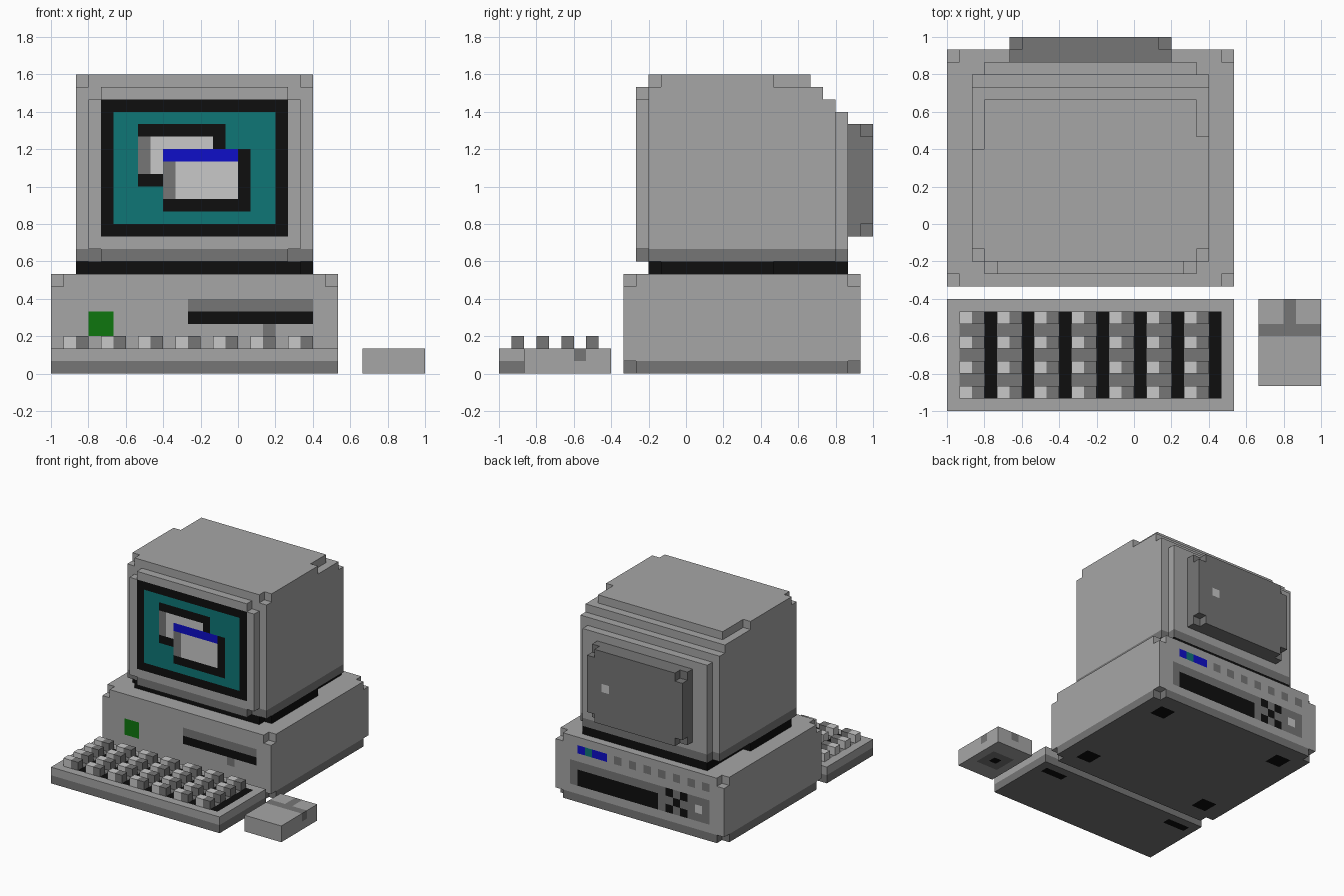
import bpy, bmesh
from mathutils import Vector

if "Cube" in bpy.data.objects:
    bpy.data.objects.remove(bpy.data.objects["Cube"])

U = 1 / 15  # size of one block


def srgb(h):
    def lin(v):
        return v / 12.92 if v <= 0.04045 else ((v + 0.055) / 1.055) ** 2.4
    return [lin(int(h[i:i + 2], 16) / 255) for i in (0, 2, 4)] + [1]


COLOURS = {"body_grey": "A6A6A6", "dark_grey": "767676", "light_grey": "C8C8C8",
           "black": "0E0E0E", "teal": "0E7676", "blue": "0E0EC8", "green": "0E760E"}
MATS = {}
for cname, code in COLOURS.items():
    MATS[cname] = bpy.data.materials.new(cname)
    MATS[cname].diffuse_color = srgb(code)
NAMES = list(COLOURS)
BODY, DARK, LIGHT, BLACK, TEAL, BLUE, GREEN = range(7)

# corners of each block face, wound outward
SIDES = {(1, 0, 0): ((1, 0, 0), (1, 1, 0), (1, 1, 1), (1, 0, 1)),
         (-1, 0, 0): ((0, 0, 0), (0, 0, 1), (0, 1, 1), (0, 1, 0)),
         (0, 1, 0): ((0, 1, 0), (0, 1, 1), (1, 1, 1), (1, 1, 0)),
         (0, -1, 0): ((0, 0, 0), (1, 0, 0), (1, 0, 1), (0, 0, 1)),
         (0, 0, 1): ((0, 0, 1), (1, 0, 1), (1, 1, 1), (0, 1, 1)),
         (0, 0, -1): ((0, 0, 0), (0, 1, 0), (1, 1, 0), (1, 0, 0))}


class Blocks:
    """Block part: fill, cut and paint boxes of cells, then skin the outside."""

    def __init__(self, name):
        self.name, self.cells = name, {}

    @staticmethod
    def box(x0, x1, y0, y1, z0, z1):
        return [(x, y, z) for x in range(x0, x1) for y in range(y0, y1) for z in range(z0, z1)]

    def fill(self, mat, *b):
        self.cells.update((c, mat) for c in self.box(*b))

    def cut(self, *b):
        for c in self.box(*b):
            self.cells.pop(c, None)

    def paint(self, mat, *b):
        self.cells.update((c, mat) for c in self.box(*b) if c in self.cells)

    def build(self):
        bm, verts = bmesh.new(), {}

        def vert(p):
            if p not in verts:
                verts[p] = bm.verts.new(Vector(p) * U)
            return verts[p]

        for c, mat in self.cells.items():
            for n, quad in SIDES.items():
                if tuple(a + b for a, b in zip(c, n)) not in self.cells:
                    f = bm.faces.new([vert(tuple(a + b for a, b in zip(c, q))) for q in quad])
                    f.material_index = mat
        # merge flat areas of one colour
        bmesh.ops.dissolve_limit(bm, angle_limit=0.01, verts=bm.verts[:], edges=bm.edges[:],
                                 delimit={'MATERIAL'})
        me = bpy.data.meshes.new(self.name)
        for n in NAMES:
            me.materials.append(MATS[n])
        bm.to_mesh(me)
        bm.free()
        bpy.context.collection.objects.link(bpy.data.objects.new(self.name, me))


# computer case with clipped corners
p = Blocks("computer_case")
p.fill(BODY, -15, 8, -5, 14, 0, 8)
p.paint(DARK, -15, 8, -5, 14, 0, 1)
for x in (-15, 7):
    for y in (-5, 13):
        for z in (0, 7):
            p.cut(x, x + 1, y, y + 1, z, z + 1)
for x in (-13, 4):  # feet
    for y in (-3, 10):
        p.paint(BLACK, x, x + 2, y, y + 2, 0, 1)
p.paint(GREEN, -12, -10, -5, -4, 3, 5)  # front badge and drive
p.paint(DARK, -4, 6, -5, -4, 5, 6)
p.paint(BLACK, -4, 6, -5, -4, 4, 5)
p.paint(DARK, 2, 3, -5, -4, 3, 4)
p.paint(BLUE, 1, 5, 13, 14, 6, 7)  # back sockets
p.paint(TEAL, 3, 4, 13, 14, 6, 7)
for i in range(7):
    x = -1 - 2 * i
    p.paint(DARK, x, x + 1, 13, 14, 6, 7)
p.paint(DARK, -13, 6, 13, 14, 2, 5)  # back panel, slot, fan and plug
p.paint(BLACK, -6, 5, 13, 14, 2, 4)
for i in range(3):
    for z in {2 + i, 4 - i}:
        p.paint(BLACK, -10 + i, -9 + i, 13, 14, z, z + 1)
p.paint(LIGHT, -12, -11, 13, 14, 3, 4)
p.build()

# monitor stand
p = Blocks("monitor_stand")
p.fill(BLACK, -12, 5, -3, 13, 8, 9)
p.fill(BLACK, -13, 6, -2, 6, 8, 9)
p.fill(BLACK, 5, 6, 6, 7, 8, 9)
p.build()

# monitor housing, stepped toward the back
p = Blocks("monitor_housing")
p.fill(BODY, -13, 6, -3, 12, 9, 22)
p.fill(BODY, -12, 5, 12, 13, 9, 21)
p.fill(BODY, -13, 6, -3, 11, 22, 23)
p.fill(BODY, -12, 5, -3, 10, 23, 24)
p.fill(BODY, -13, 6, -2, 6, 23, 24)
p.fill(BODY, 5, 6, 6, 7, 23, 24)
p.paint(DARK, -13, 6, -3, 13, 9, 10)
p.build()

# screen bezel with the picture on it
p = Blocks("screen_bezel")
p.fill(BODY, -12, 5, -4, -3, 9, 23)
p.paint(DARK, -12, 5, -4, -3, 9, 10)
for x in (-12, 4):
    for z in (9, 22):
        p.cut(x, x + 1, -4, -3, z, z + 1)
for mat, x0, x1, z0, z1 in ((BLACK, -11, 4, 11, 22), (TEAL, -10, 3, 12, 21),
                            (BLACK, -8, -1, 15, 20), (LIGHT, -7, -2, 16, 19),
                            (DARK, -8, -7, 16, 19), (BLACK, -6, 1, 13, 18),
                            (BLUE, -6, 0, 17, 18), (LIGHT, -5, 0, 14, 17),
                            (DARK, -6, -5, 14, 17)):
    p.paint(mat, x0, x1, -4, -3, z0, z1)
p.build()

# tube cover on the back of the monitor
p = Blocks("monitor_back_cover")
p.fill(DARK, -10, 3, 13, 15, 11, 20)
for x in (-10, 2):
    for z in (11, 19):
        p.cut(x, x + 1, 14, 15, z, z + 1)
p.paint(LIGHT, 0, 1, 14, 15, 15, 16)
p.build()

# keyboard base and keys
p, k = Blocks("keyboard"), Blocks("keys")
p.fill(BODY, -15, 8, -15, -6, 0, 2)
p.paint(DARK, -15, 8, -15, -6, 0, 1)
for x in (-14, 4):
    p.paint(BLACK, x, x + 3, -8, -7, 0, 1)
for x in range(-14, 7, 3):
    p.paint(DARK, x, x + 2, -14, -7, 1, 2)
    p.paint(BLACK, x + 2, x + 3, -14, -7, 1, 2)
    for y in (-14, -12, -10, -8):
        k.fill(LIGHT, x, x + 1, y, y + 1, 2, 3)
        k.fill(DARK, x + 1, x + 2, y, y + 1, 2, 3)
p.build()
k.build()

# mouse
p = Blocks("mouse")
p.fill(BODY, 10, 15, -13, -6, 0, 2)
p.paint(DARK, 10, 15, -9, -8, 1, 2)
p.paint(DARK, 12, 13, -8, -6, 1, 2)
p.paint(DARK, 11, 14, -11, -8, 0, 1)
p.paint(BLACK, 12, 13, -10, -9, 0, 1)
p.build()

for m in bpy.data.materials:
    if m.users and not m.is_grease_pencil:
        m.use_nodes = True
        m.node_tree.nodes["Principled BSDF"].inputs["Base Color"].default_value = m.diffuse_color
